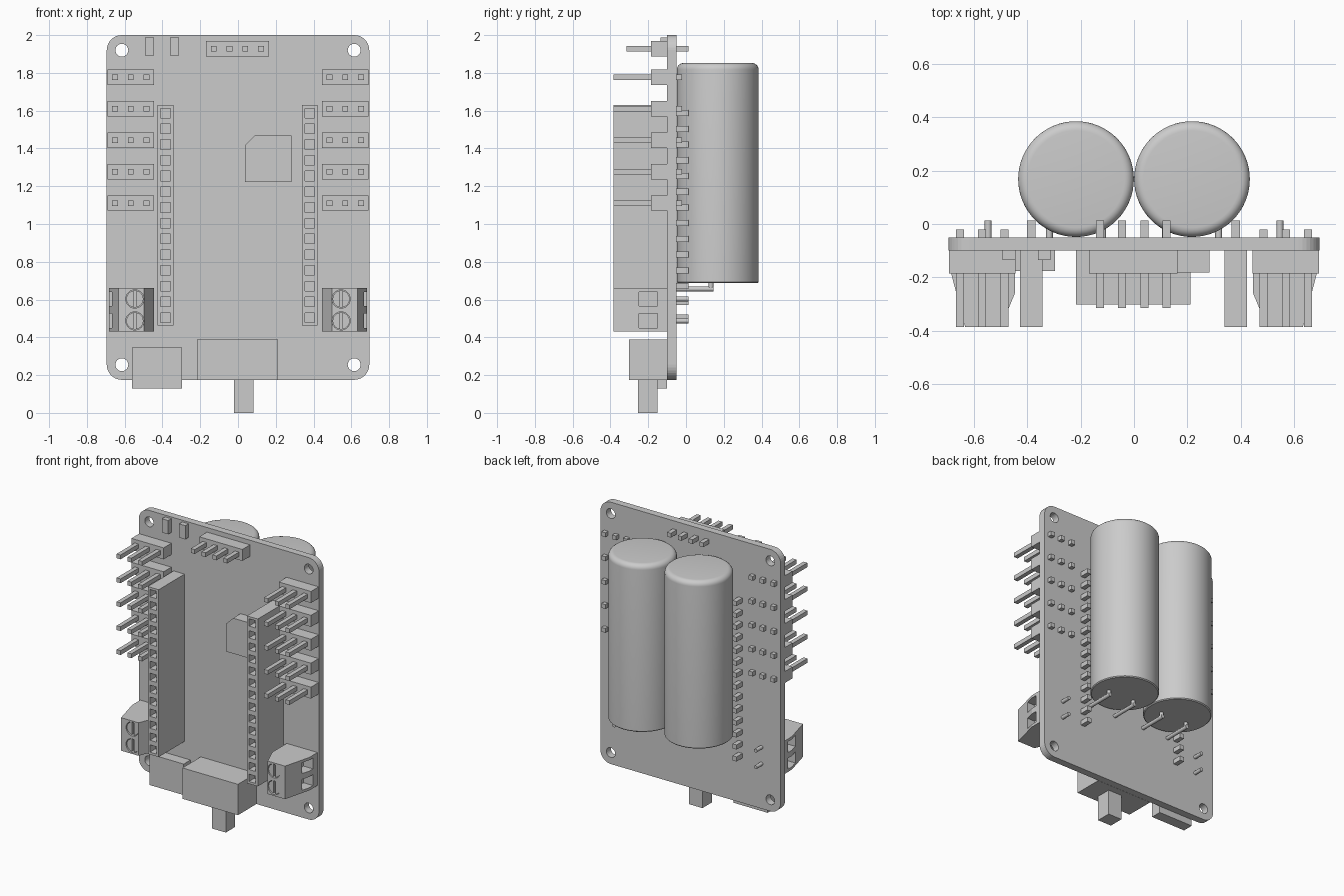
import bpy, bmesh, math
from mathutils import Matrix, Vector

if "Cube" in bpy.data.objects:
    bpy.data.objects.remove(bpy.data.objects["Cube"])

BOARD_F, BOARD_B = -0.10, -0.05


def finish(name, bm, smooth=False):
    bmesh.ops.recalc_face_normals(bm, faces=bm.faces)
    me = bpy.data.meshes.new(name)
    bm.to_mesh(me)
    bm.free()
    ob = bpy.data.objects.new(name, me)
    bpy.context.collection.objects.link(ob)
    if smooth:
        bpy.ops.object.select_all(action='DESELECT')
        ob.select_set(True)
        bpy.context.view_layer.objects.active = ob
        bpy.ops.object.shade_smooth_by_angle(angle=math.radians(35))
    return ob


def add_box(bm, x0, x1, y0, y1, z0, z1):
    m = Matrix.Translation(((x0 + x1) / 2, (y0 + y1) / 2, (z0 + z1) / 2))
    m = m @ Matrix.Diagonal((abs(x1 - x0), abs(y1 - y0), abs(z1 - z0), 1))
    bmesh.ops.create_cube(bm, size=1, matrix=m)


def add_rod(bm, a, b, r, seg=16):
    a, b = Vector(a), Vector(b)
    rot = (b - a).to_track_quat('Z', 'Y').to_matrix().to_4x4()
    bmesh.ops.create_cone(bm, cap_ends=True, segments=seg, radius1=r, radius2=r,
                          depth=(b - a).length, matrix=Matrix.Translation((a + b) / 2) @ rot)


def boxes(name, *bounds):
    bm = bmesh.new()
    for b in bounds:
        add_box(bm, *b)
    return finish(name, bm)


def prism(name, pts, vec):
    bm = bmesh.new()
    f = bm.faces.new([bm.verts.new(p) for p in pts])
    ext = bmesh.ops.extrude_face_region(bm, geom=[f])
    bmesh.ops.translate(bm, vec=vec, verts=[v for v in ext['geom'] if isinstance(v, bmesh.types.BMVert)])
    return finish(name, bm)


def cut(ob, bm):
    # subtract a cutter, then discard it
    cutter = finish("cutter", bm)
    cutter.hide_render = True
    mod = ob.modifiers.new("cut", 'BOOLEAN')
    mod.operation, mod.solver, mod.object = 'DIFFERENCE', 'EXACT', cutter
    bpy.context.view_layer.objects.active = ob
    bpy.ops.object.modifier_apply(modifier=mod.name)
    bpy.data.objects.remove(cutter)


# Circuit board: rounded rectangle with four mounting holes
HX, Z_LO, Z_HI, RAD = 0.615, 0.255, 1.92, 0.08
outline = []
for cx, cz, start in ((HX, Z_HI, 0), (-HX, Z_HI, 90), (-HX, Z_LO, 180), (HX, Z_LO, 270)):
    for i in range(9):
        a = math.radians(start + i * 90 / 8)
        outline.append((cx + RAD * math.cos(a), BOARD_F, cz + RAD * math.sin(a)))
board = prism("circuit_board", outline, (0, BOARD_B - BOARD_F, 0))
holes = bmesh.new()
for x in (-HX, HX):
    for z in (Z_LO, Z_HI):
        add_rod(holes, (x, -0.2, z), (x, 0.05, z), 0.034, 24)
cut(board, holes)


# Pin headers: plastic strip with square pins
def header(name, cx, cz, n, half_w, front, back):
    s = 0.015
    boxes(name + "_strip", (cx - half_w, cx + half_w, -0.185, BOARD_F, cz - 0.04, cz + 0.04))
    xs = [cx + (i - (n - 1) / 2) * 0.0833 for i in range(n)]
    boxes(name + "_pins", *[(x - s, x + s, front, back, cz - s, cz + s) for x in xs])


for side, label in ((-1, "left"), (1, "right")):
    for i in range(5):
        header(label + "_header", side * 0.568, 1.777 - i * 0.1667, 3, 0.124, -0.385, -0.02)
header("top_header", -0.003, 1.928, 4, 0.166, -0.315, 0.014)


# Long sockets: strip of 14 cells, each with a recessed square hole
def socket(name, cx):
    n, pitch, top, w = 14, 0.0833, 1.629, 0.042
    bm = bmesh.new()
    rows = []
    for i in range(n + 1):
        z = top - i * pitch
        rows.append([bm.verts.new((cx + s * w, -0.385, z)) for s in (-1, 1)])
    cells = [bm.faces.new((rows[i][0], rows[i + 1][0], rows[i + 1][1], rows[i][1])) for i in range(n)]
    rim = [e for e in bm.edges if e.is_boundary]
    ext = bmesh.ops.extrude_edge_only(bm, edges=rim)['geom']
    bmesh.ops.translate(bm, vec=(0, 0.285, 0), verts=[g for g in ext if isinstance(g, bmesh.types.BMVert)])
    bmesh.ops.contextual_create(bm, geom=[g for g in ext if isinstance(g, bmesh.types.BMEdge) and g.is_boundary])
    bmesh.ops.inset_individual(bm, faces=cells, thickness=0.023)
    for f in cells:
        r = bmesh.ops.extrude_face_region(bm, geom=[f])['geom']
        bmesh.ops.translate(bm, vec=(0, 0.06, 0), verts=[g for g in r if isinstance(g, bmesh.types.BMVert)])
        bm.faces.remove(f)
    finish(name, bm)
    s = 0.016
    zs = [top - (i + 0.5) * pitch for i in range(n)]
    boxes(name + "_pins", *[(cx - s, cx + s, BOARD_F, 0.014, z - s, z + s) for z in zs])


socket("left_socket", -0.384)
socket("right_socket", 0.38)


# Screw terminals: sloped block, wire openings on the outer side, slotted screws
def terminal(name, s):
    prof = [(0.683, -0.10), (0.683, -0.19), (0.632, -0.385), (0.498, -0.385), (0.446, -0.26), (0.446, -0.10)]
    body = prism(name + "_body", [(s * x, y, 0.43) for x, y in prof], (0, 0, 0.23))
    cutter, screws, slots, pins = (bmesh.new() for _ in range(4))
    x = s * 0.546
    for z in (0.603, 0.487):
        add_box(cutter, *sorted((s * 0.61, s * 0.75)), -0.25, -0.15, z - 0.038, z + 0.038)
        add_rod(cutter, (x, -0.42, z), (x, -0.35, z), 0.048, 24)
        add_rod(screws, (x, -0.378, z), (x, -0.345, z), 0.045, 24)
        add_box(slots, x - 0.008, x + 0.008, -0.4, -0.362, z - 0.06, z + 0.06)
        add_rod(pins, (x, BOARD_F, z), (x, 0.014, z), 0.013, 12)
    cut(body, cutter)
    cut(finish(name + "_screws", screws), slots)
    finish(name + "_pins", pins, True)


terminal("left_terminal", -1)
terminal("right_terminal", 1)

# Capacitors lying upright against the back, with bent leads
for cx, label in ((-0.217, "left"), (0.217, "right")):
    R, cy, zb, zt, f = 0.2165, 0.168, 0.687, 1.852, 0.035
    prof = [(0, zb), (R - 0.006, zb), (R, zb + 0.006)]
    for i in range(7):
        a = math.radians(i * 15)
        prof.append((R - f + f * math.cos(a), zt - f + f * math.sin(a)))
    prof.append((0, zt))
    bm = bmesh.new()
    vs = [bm.verts.new((cx + r, cy, z)) for r, z in prof]
    es = [bm.edges.new(p) for p in zip(vs, vs[1:])]
    bmesh.ops.spin(bm, geom=vs + es, cent=(cx, cy, 0), axis=(0, 0, 1), angle=math.tau, steps=64)
    bmesh.ops.remove_doubles(bm, verts=bm.verts, dist=1e-4)
    finish(label + "_capacitor", bm, True)
    bm = bmesh.new()
    for x in (cx - 0.1, cx + 0.1):
        add_rod(bm, (x, -0.06, 0.656), (x, 0.145, 0.656), 0.013, 12)
        add_rod(bm, (x, 0.132, 0.656), (x, 0.132, 0.70), 0.013, 12)
    finish(label + "_capacitor_leads", bm, True)

# Chip with one chamfered corner
prism("chip", [(x, BOARD_F, z) for x, z in
               ((0.036, 1.222), (0.282, 1.222), (0.282, 1.469), (0.09, 1.469), (0.036, 1.415))],
      (0, -0.082, 0))

# Small indicator parts, switch and plug connector
boxes("left_indicator", (-0.492, -0.444, -0.135, BOARD_F, 1.892, 1.988))
boxes("right_indicator", (-0.36, -0.312, -0.135, BOARD_F, 1.892, 1.988))
boxes("switch_housing", (-0.217, 0.211, -0.302, BOARD_F, 0.174, 0.389))
boxes("switch_lever", (-0.022, 0.083, -0.253, -0.15, 0.0, 0.18))
boxes("plug_connector", (-0.56, -0.296, -0.175, BOARD_F, 0.13, 0.346))
